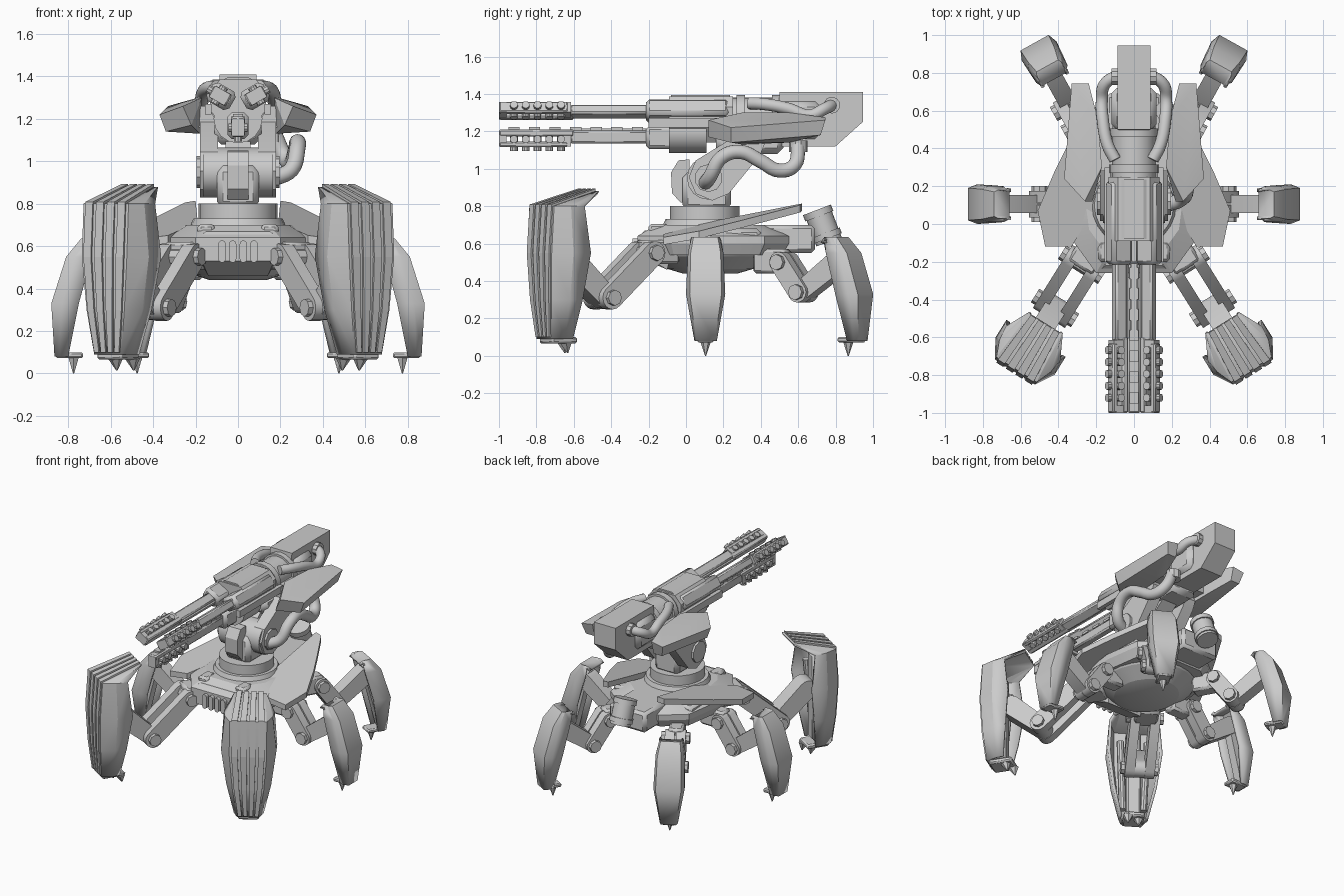
import bpy, bmesh, math
from mathutils import Matrix, Vector

if "Cube" in bpy.data.objects:
    bpy.data.objects.remove(bpy.data.objects["Cube"])

grey = bpy.data.materials.new("gun_metal_grey")
grey.diffuse_color = (0.6, 0.6, 0.6, 1)
grey.use_nodes = True
grey.node_tree.nodes["Principled BSDF"].inputs["Base Color"].default_value = grey.diffuse_color
I = Matrix.Identity(4)
FLIP = Matrix.Diagonal((-1, 1, 1, 1))


def finish(name, bm, M=I):
    """Turn a bmesh into a placed object with outward normals."""
    bm.transform(M)
    if M.determinant() < 0:
        bmesh.ops.reverse_faces(bm, faces=bm.faces[:])
    me = bpy.data.meshes.new(name)
    bm.to_mesh(me)
    bm.free()
    ob = bpy.data.objects.new(name, me)
    me.materials.append(grey)
    bpy.context.collection.objects.link(ob)
    return ob


def hull(name, pts, M=I):
    bm = bmesh.new()
    for p in pts:
        bm.verts.new(p)
    res = bmesh.ops.convex_hull(bm, input=bm.verts[:])
    junk = {v for v in res["geom_interior"] + res["geom_unused"] if isinstance(v, bmesh.types.BMVert)}
    bmesh.ops.delete(bm, geom=list(junk), context='VERTS')
    bmesh.ops.dissolve_limit(bm, angle_limit=0.01, verts=bm.verts[:], edges=bm.edges[:])
    bmesh.ops.recalc_face_normals(bm, faces=bm.faces[:])
    return finish(name, bm, M)


def box(name, x, y, z, M=I, bevel=0.0):
    ob = hull(name, [(a, b, c) for a in x for b in y for c in z], M)
    if bevel:
        mod = ob.modifiers.new("bevel", 'BEVEL')
        mod.width, mod.segments = bevel, 1
    return ob


def cyl(name, a, b, r, n=16, r2=None, M=I):
    a, b = Vector(a), Vector(b)
    bm = bmesh.new()
    bmesh.ops.create_cone(bm, cap_ends=True, segments=n, radius1=r,
                          radius2=r if r2 is None else r2, depth=(b - a).length)
    rot = (b - a).to_track_quat('Z', 'Y').to_matrix().to_4x4()
    return finish(name, bm, M @ Matrix.Translation((a + b) / 2) @ rot)


def prism(name, prof, depth, M=I, axis='x'):
    """Convex outline pushed along x (outline in y,z) or along y (outline in x,z)."""
    return hull(name, [(d, p, q) if axis == 'x' else (p, d, q) for p, q in prof for d in depth], M)


def link(name, a, b, ra, rb, depth, M=I, axis='y', n=16):
    """Flat bar with rounded ends."""
    prof = [(c[0] + r * math.cos(k * math.tau / n), c[1] + r * math.sin(k * math.tau / n))
            for c, r in ((a, ra), (b, rb)) for k in range(n)]
    return prism(name, prof, depth, M, axis)


def hose(name, pts, r, M=I):
    cu = bpy.data.curves.new(name, 'CURVE')
    cu.dimensions, cu.bevel_depth, cu.bevel_resolution = '3D', r, 6
    cu.use_fill_caps = True
    sp = cu.splines.new('BEZIER')
    sp.bezier_points.add(len(pts) - 1)
    for bp, p in zip(sp.bezier_points, pts):
        bp.co = M @ Vector(p)
        bp.handle_left_type = bp.handle_right_type = 'AUTO'
    sp.resolution_u = 5
    tmp = bpy.data.objects.new(name + "_path", cu)
    bpy.context.collection.objects.link(tmp)
    me = bpy.data.meshes.new_from_object(tmp.evaluated_get(bpy.context.evaluated_depsgraph_get()))
    bpy.data.objects.remove(tmp)
    me.materials.clear()
    me.materials.append(grey)
    bpy.context.collection.objects.link(bpy.data.objects.new(name, me))


def shell(name, rows, thick, M):
    """Open-backed leg armour; rows hold z, then radius and half width at front, middle, back."""
    bm = bmesh.new()
    rings = []
    for z, rf, wf, rm, wm, rb, wb in rows:
        ring = [(rb, -wb), (rm, -wm), (rf, -wf), (rf, wf), (rm, wm), (rb, wb)]
        rings.append([bm.verts.new((r, t, z)) for r, t in ring])
    for u, v in zip(rings, rings[1:]):
        for i in range(5):
            bm.faces.new((u[i], v[i], v[i + 1], u[i + 1]))
    ob = finish(name, bm, M)
    mod = ob.modifiers.new("thickness", 'SOLIDIFY')
    mod.thickness, mod.offset = thick, -1


BIG = [(.88, .70, .10, .695, .105, .69, .105), (.80, .985, .125, .90, .16, .82, .17),
       (.55, 1.0, .125, .90, .185, .79, .185), (.30, .99, .105, .90, .15, .82, .15),
       (.09, .97, .075, .90, .10, .85, .10)]
SMALL = [(.615, .66, .06, .655, .065, .65, .065), (.635, .74, .065, .72, .075, .67, .075),
         (.55, .81, .08, .77, .095, .69, .095), (.33, .88, .085, .83, .105, .75, .10),
         (.08, .865, .05, .84, .06, .80, .06)]


def leg(name, M, big):
    hip, knee, end = ((.33, .55), (.60, .31), (.81, .50)) if big else ((.385, .50), (.50, .34), (.72, .50))
    w = .10 if big else .07
    r = .062 if big else .055
    # hip block, paired thigh bars and pins
    box(name + "_hip", (hip[0] - .17, hip[0] + .02), (-w + .02, w - .02), (hip[1] - .06, hip[1] + .07), M, .015)
    for s in (-1, 1):
        link(name + "_thigh_bar", hip, knee, r, r, (s * (w - .065), s * w), M)
    for c in (hip, knee):
        cyl(name + "_pin", (c[0], -w - .025, c[1]), (c[0], w + .025, c[1]), .042, 8, M=M)
    # shin reaching up into the armour, then running down behind it
    link(name + "_shin", knee, end, r * .95, r * 1.1, (-w + .04, w - .04) if big else (-.048, .048), M)
    shell(name + "_armour", BIG if big else SMALL, .02, M)
    if big:
        box(name + "_spine", (.85, .94), (-.05, .05), (.11, .74), M, .015)
        for s in (-1, 1):
            cyl(name + "_piston", (.86, s * .09, .66), (.90, s * .07, .16), .025, 10, M=M)
        # raised ribs down the front, offset clear of the armour
        for t in (-.09, -.03, .03, .09):
            rows = [(.885, .70, .8, 0), (.80, .985, 1, .007), (.55, 1.0, 1, .01), (.30, .99, .85, .01),
                    (.10, .971, .62, .01)]
            pts = []
            for z, rf, k, out in rows:
                up = .009 if z > .7 else 0
                pts += [(rf + d * out, t * k + s * .021 * k, z + d * up) for d in (-1, 1) for s in (-1, 1)]
            for i in range(0, 16, 4):
                hull(name + "_armour_rib", pts[i:i + 8], M)
        box(name + "_toe", (.80, .96), (-.07, .07), (.065, .10), M, .01)
        cyl(name + "_claw", (.85, .03, .07), (.84, .03, .015), .035, 6, .004, M)
        cyl(name + "_claw", (.82, -.045, .07), (.81, -.045, .015), .035, 6, .004, M)
    else:
        hull(name + "_spine", [(a, t, z) for t in (-.03, .03) for a, z in
                               ((.70, .56), (.78, .52), (.78, .33), (.85, .32), (.82, .10), (.85, .10))], M)
        box(name + "_toe", (.73, .86), (-.045, .045), (.072, .10), M, .008)
        cyl(name + "_claw", (.775, 0, .075), (.775, 0, 0), .028, 6, .003, M)


for side, S in (("right", I), ("left", FLIP)):
    for nm, x, y, ang, big in (("front", .10, .064, -58, True), ("middle", 0, .105, 0, False),
                               ("back", .10, .19, 61, False)):
        leg(f"{side}_{nm}_leg", S @ Matrix.Translation((x, y, 0)) @ Matrix.Rotation(math.radians(ang), 4, 'Z'), big)
    # sloping deck wing
    wing = [(.19, .12), (.20, .62), (.25, .61), (.35, .42), (.42, .28), (.51, .07), (.47, -.12), (.33, -.12)]
    hull(side + "_wing", [(x, y, .69 + .2 * y - .12 * (x - .2) - d) for x, y in wing for d in (0, .04)], S)
    box(side + "_wing_mount", (.16, .32), (.0, .40), (.60, .68), S, .02)
    box(side + "_deck_block", (.11, .19), (-.20, -.09), (.64, .705), S, .015)
    # turret yoke
    link(side + "_yoke_arm", (.14, .955), (.34, 1.13), .125, .08, (.095, .18), S, 'x', 8)
    cyl(side + "_yoke_cap", (.17, .12, .95), (.195, .12, .95), .075, 10, M=S)
    # shoulder armour beside the gun
    hull(side + "_shoulder", [(.17, .30, 1.30), (.19, .55, 1.30), (.24, .745, 1.275), (.33, .745, 1.26),
                              (.37, .24, 1.22), (.26, .12, 1.26), (.22, .12, 1.17), (.34, .24, 1.14),
                              (.31, .72, 1.18), (.24, .72, 1.18), (.18, .30, 1.13), (.19, .55, 1.14)], S)
    box(side + "_shoulder_mount", (.08, .20), (.28, .50), (1.16, 1.26), S)
    hose(side + "_gun_hose", [(.10, .34, 1.35), (.14, .42, 1.345), (.165, .55, 1.32), (.17, .66, 1.285),
                              (.155, .74, 1.32), (.08, .79, 1.345)], .032, S)
    cyl(side + "_rear_bolt", (.08, .78, 1.34), (.12, .78, 1.34), .045, 10, M=S)
    box(side + "_frame_rail", (.125, .155), (-.20, .30), (1.22, 1.27), S)

# body with a dished belly
for z0, z1, r0, r1 in ((.44, .465, .14, .22), (.465, .53, .22, .32), (.53, .58, .32, .36)):
    bm = bmesh.new()
    bmesh.ops.create_cone(bm, cap_ends=True, segments=24, radius1=r0, radius2=r1, depth=z1 - z0)
    finish("belly", bm, Matrix.Translation((0, .13, (z0 + z1) / 2)) @ Matrix.Diagonal((.95, 1.05, 1, 1)))
deck = ((.20, -.26), (.33, -.08), (.36, .15), (.32, .42), (.16, .55))
hull("body", [(s * x * k, .1 + (y - .1) * k, z) for x, y in deck for s in (-1, 1)
              for z, k in ((.54, .92), (.60, 1), (.64, 1), (.70, .72))])
hull("front_block", [(s * x, y, z) for s in (-1, 1) for x, y, z in (
    (.17, -.26, .53), (.20, -.26, .56), (.20, -.26, .63), (.15, -.22, .67), (.15, -.05, .68), (.14, -.1, .46))])
for i in range(4):
    link("front_grille_bar", (-.075 + .05 * i, .54), (-.075 + .05 * i, .61), .017, .017, (-.285, -.24))
box("back_block", (-.15, .15), (.35, .69), (.55, .70), bevel=.02)
p, q = Vector((0, .70, .78)), Vector((0, .765, .61))
cyl("back_canister", p, q, .072, 16)
for a, b in ((.0, .2), (.72, .9)):
    cyl("canister_band", p.lerp(q, a), p.lerp(q, b), .08, 16)

# turret ring and neck
cyl("turret_base", (0, .10, .66), (0, .10, .73), .24, 24, .21)
cyl("turret_ring", (0, .10, .73), (0, .10, .80), .185, 24)
box("neck_block", (-.10, .10), (-.02, .24), (.78, .98), bevel=.03)
cyl("neck_drum", (-.165, .12, .95), (.165, .12, .95), .115, 16)
prism("neck_front_plate", [(-.03, .82), (-.075, .87), (-.08, .98), (-.04, 1.045), (.02, 1.05), (.02, .82)], (-.05, .05))
prism("neck_column", [(.02, .95), (.2, .95), (.46, 1.15), (.24, 1.15)], (-.06, .06))
box("gun_cradle", (-.11, .11), (.16, .52), (1.08, 1.20), bevel=.03)
hose("neck_hose", [(.17, .10, .92), (.25, .13, .96), (.28, .19, 1.06), (.28, .29, 1.09), (.27, .40, 1.04),
                   (.25, .50, .99), (.22, .58, 1.02), (.17, .60, 1.13)], .038)
cyl("hose_socket", (.16, .60, 1.09), (.16, .60, 1.15), .05, 10)

# gun receiver
prism("receiver", [(s * x, z) for s in (-1, 1) for x, z in ((.085, 1.385), (.135, 1.33), (.13, 1.24), (.06, 1.14))],
      (-.09, .25), axis='y')
prism("receiver_top", [(s * x, z) for s in (-1, 1) for x, z in ((.05, 1.395), (.085, 1.375), (.085, 1.33))],
      (-.08, .235), axis='y')
cyl("receiver_drum", (0, -.09, 1.20), (0, .11, 1.20), .115, 16)
cyl("breech", (0, .22, 1.265), (0, .55, 1.265), .115, 20)
for y in (.27, .46):
    cyl("breech_ring", (0, y, 1.265), (0, y + .045, 1.265), .13, 20)
prism("rear_block", [(.50, 1.41), (.945, 1.41), (.945, 1.25), (.80, 1.12), (.48, 1.12)], (-.088, .088))
box("rear_cheek", (-.12, .12), (.50, .72), (1.16, 1.36), bevel=.03)

# three barrels around the gun axis, built pointing down then turned
for nm, ang in (("lower", 0), ("right", -120), ("left", 120)):
    G = Matrix.Translation((0, 0, 1.26)) @ Matrix.Rotation(math.radians(ang), 4, 'Y')
    b = nm + "_barrel"
    box(b + "_housing", (-.05, .05), (-.215, .05 if ang == 0 else .23), (-.155, -.03), G, .02)
    box(b, (-.028, .028), (-.62, -.2), (-.125, -.055), G, .01)
    box(b + "_rail", (-.015, .015), (-.62, -.2), (-.065, -.045), G)
    box(b + "_muzzle_inner", (-.032, .032), (-1, -.60), (-.088, -.05), G, .008)
    box(b + "_muzzle_outer", (-.032, .032), (-1, -.63), (-.145, -.115), G, .008)
    for y in (-1, -.655):
        box(b + "_muzzle_end", (-.03, .03), (y, y + .04), (-.14, -.06), G)
    for i in range(5):
        y = -.92 + .063 * i
        cyl(b + "_vent_bolt", (0, y, -.06), (0, y, -.166), .021, 10, M=G)
        cyl(b + "_cross_bolt", (-.045, y, -.102), (.045, y, -.102), .021, 10, M=G)
    if ang == 0:
        for i in range(7):
            y = -.95 + .11 * i
            box(b + "_rail_tooth", (-.024, .024), (y, y + .06), (-.055, -.038), G)

# smooth round parts, keep hard edges
bpy.ops.object.select_all(action='SELECT')
bpy.context.view_layer.objects.active = bpy.context.selected_objects[0]
bpy.ops.object.shade_smooth_by_angle(angle=math.radians(24))
